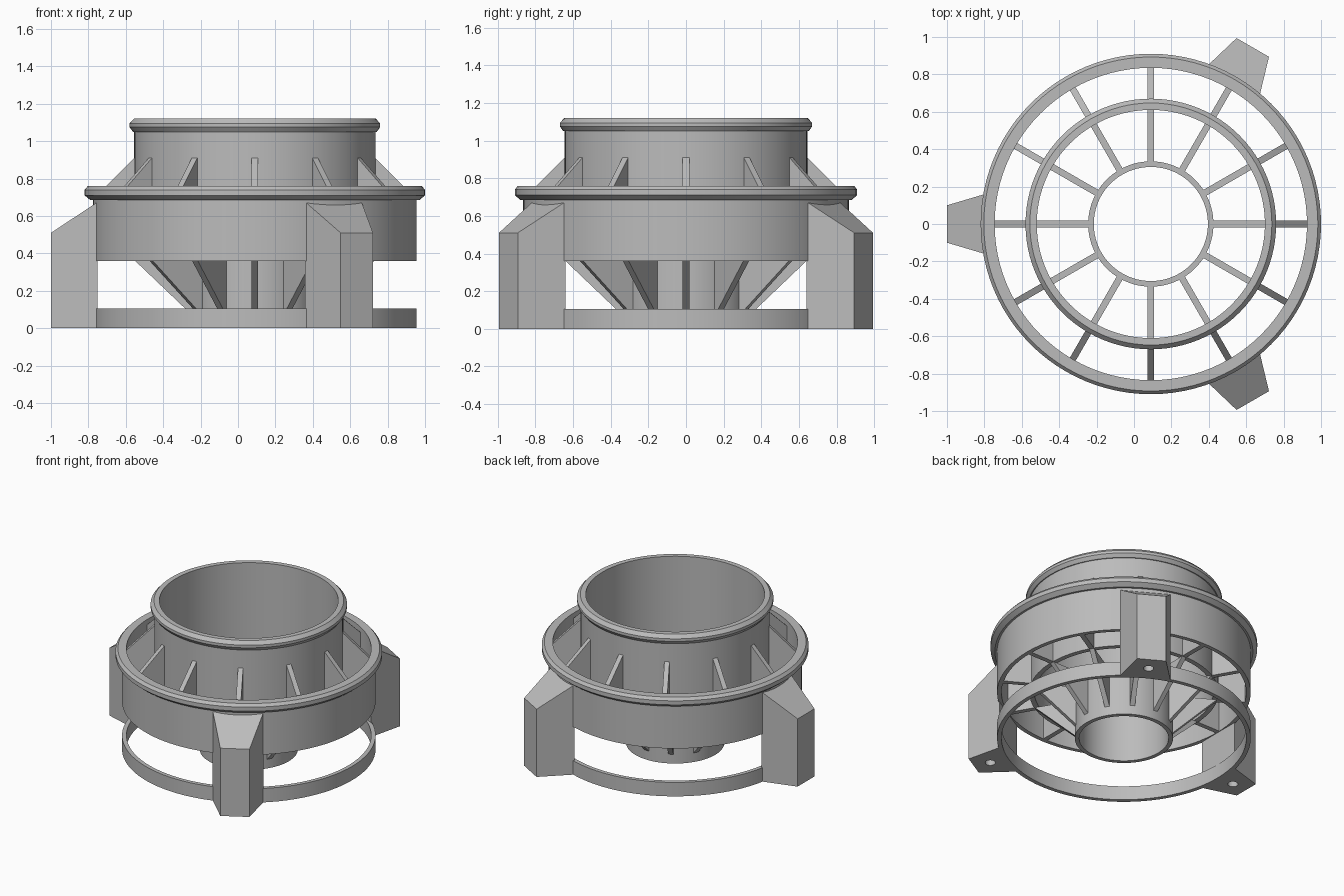
import bpy, bmesh, math
from mathutils import Matrix, Vector

cube = bpy.data.objects.get("Cube")
if cube:
    bpy.data.objects.remove(cube, do_unlink=True)

AXIS = Vector((0.09, 0, 0))   # common axis of all round parts
grey = bpy.data.materials.new("plain_grey")
grey.use_nodes = True
grey.diffuse_color = (0.5, 0.5, 0.5, 1)
grey.node_tree.nodes["Principled BSDF"].inputs["Base Color"].default_value = (0.5, 0.5, 0.5, 1)


def finish(bm, name, angle=0.0, smooth=False):
    bmesh.ops.recalc_face_normals(bm, faces=bm.faces)
    mesh = bpy.data.meshes.new(name)
    bm.to_mesh(mesh)
    bm.free()
    mesh.materials.append(grey)
    obj = bpy.data.objects.new(name, mesh)
    bpy.context.collection.objects.link(obj)
    obj.location = AXIS
    obj.rotation_euler.z = angle
    bpy.ops.object.select_all(action='DESELECT')
    obj.select_set(True)
    bpy.context.view_layer.objects.active = obj
    if smooth:
        bpy.ops.object.shade_smooth_by_angle(angle=math.radians(30))
    return obj


def lathe(name, profile, steps=96):
    """Closed (radius, height) profile turned around z."""
    bm = bmesh.new()
    rings = []
    for i in range(steps):
        turn = Matrix.Rotation(math.tau * i / steps, 3, 'Z')
        rings.append([bm.verts.new(turn @ Vector((r, 0, z))) for r, z in profile])
    n = len(profile)
    for i in range(steps):
        a, b = rings[i], rings[(i + 1) % steps]
        for j in range(n):
            k = (j + 1) % n
            bm.faces.new((a[j], b[j], b[k], a[k]))
    return finish(bm, name, smooth=True)


def prism(bm, points, offset):
    """Flat outline pushed along an offset."""
    face = bm.faces.new([bm.verts.new(p) for p in points])
    new = bmesh.ops.extrude_face_region(bm, geom=[face])["geom"]
    moved = [v for v in new if isinstance(v, bmesh.types.BMVert)]
    bmesh.ops.translate(bm, verts=moved, vec=offset)


# Round parts
lathe("base_ring", [(0.835, 0), (0.865, 0), (0.865, 0.105), (0.835, 0.105)])
lathe("outer_ring", [(0.835, 0.36), (0.865, 0.36), (0.865, 0.685), (0.88, 0.685),
                     (0.91, 0.71), (0.91, 0.74), (0.893, 0.76), (0.835, 0.76)])
lathe("inner_cylinder", [(0.61, 0.36), (0.645, 0.36), (0.645, 1.05), (0.652, 1.05),
                         (0.67, 1.075), (0.67, 1.095), (0.647, 1.12), (0.61, 1.12)])
lathe("central_tube", [(0.305, 0), (0.335, 0), (0.335, 0.36), (0.305, 0.36)])

# Radial fins: upper braces and lower tapered webs
THICK = 0.035
fins = {
    "upper_fin": [(0.63, 0.36), (0.85, 0.36), (0.85, 0.705), (0.645, 0.91), (0.63, 0.91)],
    "lower_fin": [(0.32, 0.055), (0.64, 0.36), (0.32, 0.36)],
}
for i in range(12):
    for name, outline in fins.items():
        bm = bmesh.new()
        prism(bm, [(r, -THICK / 2, z) for r, z in outline], (0, THICK, 0))
        finish(bm, f"{name}_{i + 1}", math.tau * i / 12)

# Legs with sloped tops and screw holes in the feet
for name, degrees in (("right_leg", 180), ("back_leg", 60), ("front_leg", -60)):
    bm = bmesh.new()
    prism(bm, [(0.84, -0.174, 0), (1.09, -0.1, 0), (1.09, 0.1, 0), (0.84, 0.174, 0)], (0, 0, 0.51))
    for v in bm.verts:
        if v.co.z > 0.5 and v.co.x < 0.9:
            v.co.z = 0.675
    leg = finish(bm, name, math.radians(degrees))

    bm = bmesh.new()
    bmesh.ops.create_cone(bm, cap_ends=True, segments=24, radius1=0.035, radius2=0.035,
                          depth=0.5, matrix=Matrix.Translation((0.97, 0, 0)))
    cutter = finish(bm, "hole_cutter", math.radians(degrees))
    cutter.hide_render = True
    cut = leg.modifiers.new("screw_hole", 'BOOLEAN')
    cut.operation = 'DIFFERENCE'
    cut.solver = 'EXACT'
    cut.object = cutter
    bpy.context.view_layer.objects.active = leg
    bpy.ops.object.modifier_apply(modifier=cut.name)
    bpy.data.objects.remove(cutter, do_unlink=True)
